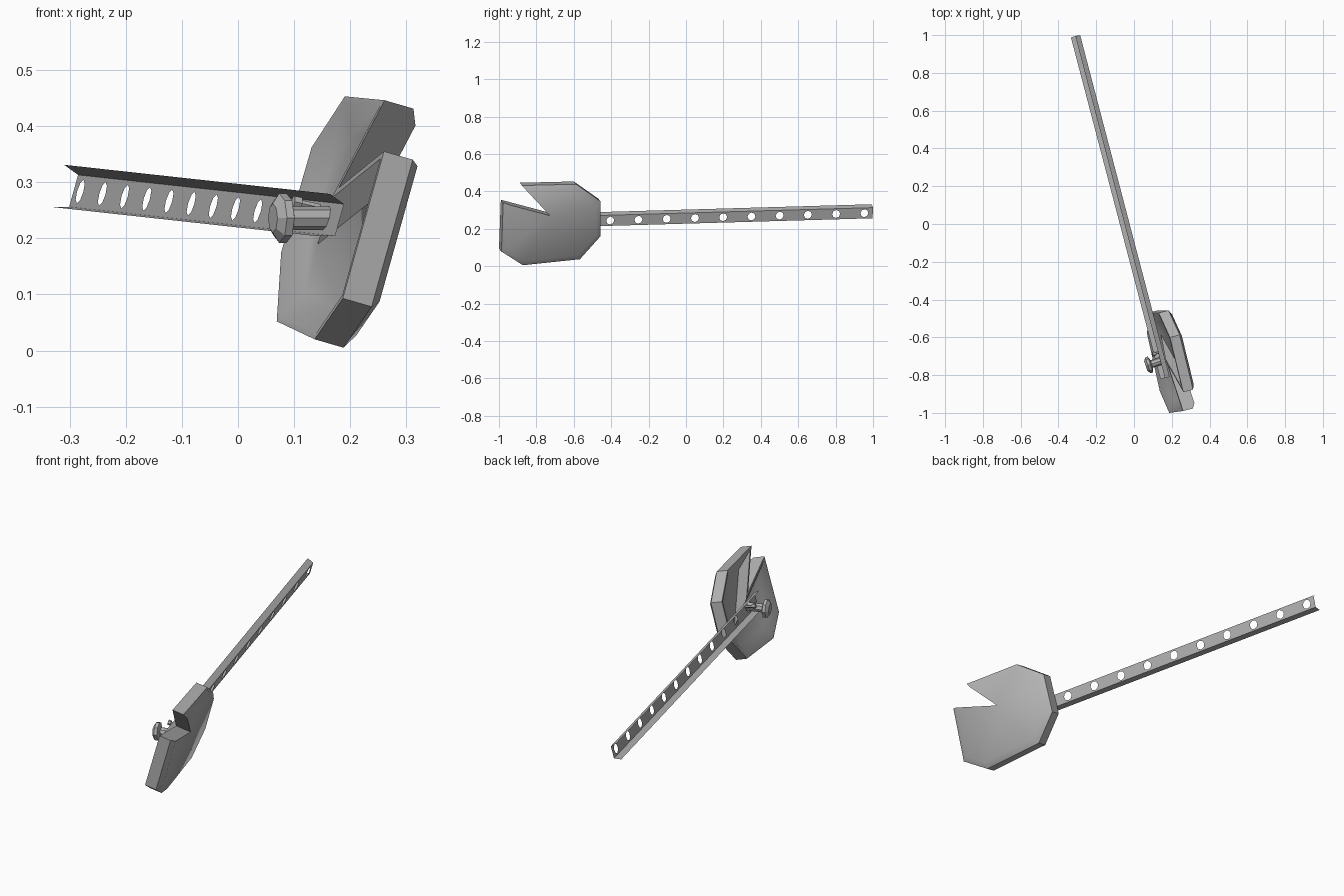
import bpy, bmesh, math
from mathutils import Vector as V

if "Cube" in bpy.data.objects:
    bpy.data.objects.remove(bpy.data.objects["Cube"])

grey = bpy.data.materials.new("steel_grey")
grey.diffuse_color = (0.45, 0.45, 0.45, 1)
grey.use_nodes = True
grey.node_tree.nodes["Principled BSDF"].inputs["Base Color"].default_value = grey.diffuse_color


def finish(name, bm, angle=None):
    me = bpy.data.meshes.new(name)
    bm.to_mesh(me)
    bm.free()
    ob = bpy.data.objects.new(name, me)
    bpy.context.collection.objects.link(ob)
    me.materials.append(grey)
    if angle:
        bpy.ops.object.select_all(action='DESELECT')
        bpy.context.view_layer.objects.active = ob
        ob.select_set(True)
        bpy.ops.object.shade_smooth_by_angle(angle=math.radians(angle))
    return ob


# Perforated channel bar: web with a row of holes and two flared flanges
axis = V((-0.474, 1.81, 0.052))
along = axis.normalized()
web_top = V((0.189, -0.81, 0.261))
web_down = V((-0.016, -0.0025, -0.057))
up = -web_down / 2
top_flange = V((-0.025, -0.0065, 0.018))
low_flange = V((-0.033, -0.0095, 0.0))
mid = web_top + web_down / 2
HOLES, PITCH, RADIUS = 12, 0.151, 0.022


def at(y):
    return mid + axis * ((y + 0.81) / 1.81)


bm = bmesh.new()


def face(pts):
    bm.faces.new([bm.verts.new(p) for p in pts])


for k in range(HOLES):
    yc = 0.955 - PITCH * k
    a = at(1.0 if k == 0 else yc + PITCH / 2)
    b = at(-0.81 if k == HOLES - 1 else yc - PITCH / 2)
    c = at(yc)
    outer = [a, a + up, c + up, b + up, b, b - up, c - up, a - up]
    ring = [c + along * RADIUS * math.cos(i * math.pi / 4)
            + up.normalized() * RADIUS * math.sin(i * math.pi / 4) for i in range(8)]
    for i in range(8):
        j = (i + 1) % 8
        face([outer[i], outer[j], ring[j], ring[i]])
    face([a + up, a + up + top_flange, b + up + top_flange, b + up])
    face([b - up, b - up + low_flange, a - up + low_flange, a - up])
bmesh.ops.remove_doubles(bm, verts=bm.verts, dist=0.0005)
bmesh.ops.recalc_face_normals(bm, faces=bm.faces)
finish("channel_bar", bm)

# Notched blade: outline as (y, z) on a tilted plane
outline = [(-0.99, 0.355), (-1.0, 0.093), (-0.885, 0.02), (-0.58, 0.052), (-0.47, 0.175),
           (-0.47, 0.362), (-0.6, 0.453), (-0.89, 0.446), (-0.745, 0.29)]
normal = V((1, 0.252, -0.29)).normalized()
count = len(outline)


def inset(dist, notch):
    """Move every edge inward; the last two edges are the notch."""
    edges = []
    for i in range(count):
        p, q = V(outline[i]), V(outline[(i + 1) % count])
        d = (q - p).normalized()
        n = V((-d.y, d.x))
        edges.append((p + n * (notch if i >= count - 2 else dist), d))
    pts = []
    for i in range(count):
        (p, d), (q, e) = edges[i - 1], edges[i]
        w = q - p
        s = (w.x * e.y - w.y * e.x) / (d.x * e.y - d.y * e.x)
        pts.append(p + d * s)
    return pts


def lift(pts, depth):
    return [V((0.069 - 0.252 * (y + 0.58) + 0.29 * (z - 0.052), y, z)) + normal * depth
            for y, z in pts]


bm = bmesh.new()
layers = [lift(inset(0.06, 0.05), 0.03), lift(inset(0.01, 0.01), 0.0),
          lift(inset(0, 0), 0.0), lift(inset(0, 0), 0.055), lift(inset(0.026, 0), 0.073)]
rings = [[bm.verts.new(p) for p in pts] for pts in layers]
for r, s in zip(rings, rings[1:]):
    for i in range(count):
        j = (i + 1) % count
        bm.faces.new([r[i], r[j], s[j], s[i]])
bm.faces.new(rings[0])
bm.faces.new(rings[-1])
bmesh.ops.recalc_face_normals(bm, faces=bm.faces)
bmesh.ops.triangulate(bm, faces=[f for f in bm.faces if len(f.verts) > 4])
finish("notched_blade", bm, 34)


# Bolts: stacked rings along an axis
def lathe(name, start, direction, profile, sides=8):
    d = V(direction).normalized()
    s = d.cross(V((0, 0, 1))).normalized()
    t = s.cross(d)
    bm = bmesh.new()
    rs = [[bm.verts.new(V(start) + d * h
                        + (s * math.cos(2 * math.pi * i / sides)
                           + t * math.sin(2 * math.pi * i / sides)) * r)
           for i in range(sides)] for h, r in profile]
    for r, q in zip(rs, rs[1:]):
        for i in range(sides):
            j = (i + 1) % sides
            bm.faces.new([r[i], r[j], q[j], q[i]])
    bm.faces.new(rs[0])
    bm.faces.new(rs[-1])
    bmesh.ops.recalc_face_normals(bm, faces=bm.faces)
    finish(name, bm)


lathe("clamp_bolt", (0.062, -0.752, 0.236), (0.94, 0.32, 0),
      [(0, 0.026), (0.012, 0.044), (0.026, 0.044), (0.034, 0.021), (0.108, 0.021)])
lathe("small_pin", (0.098, -0.69, 0.265), (0.92, 0.3, -0.2),
      [(0, 0.012), (0.014, 0.012), (0.015, 0.007), (0.05, 0.007)], 6)
